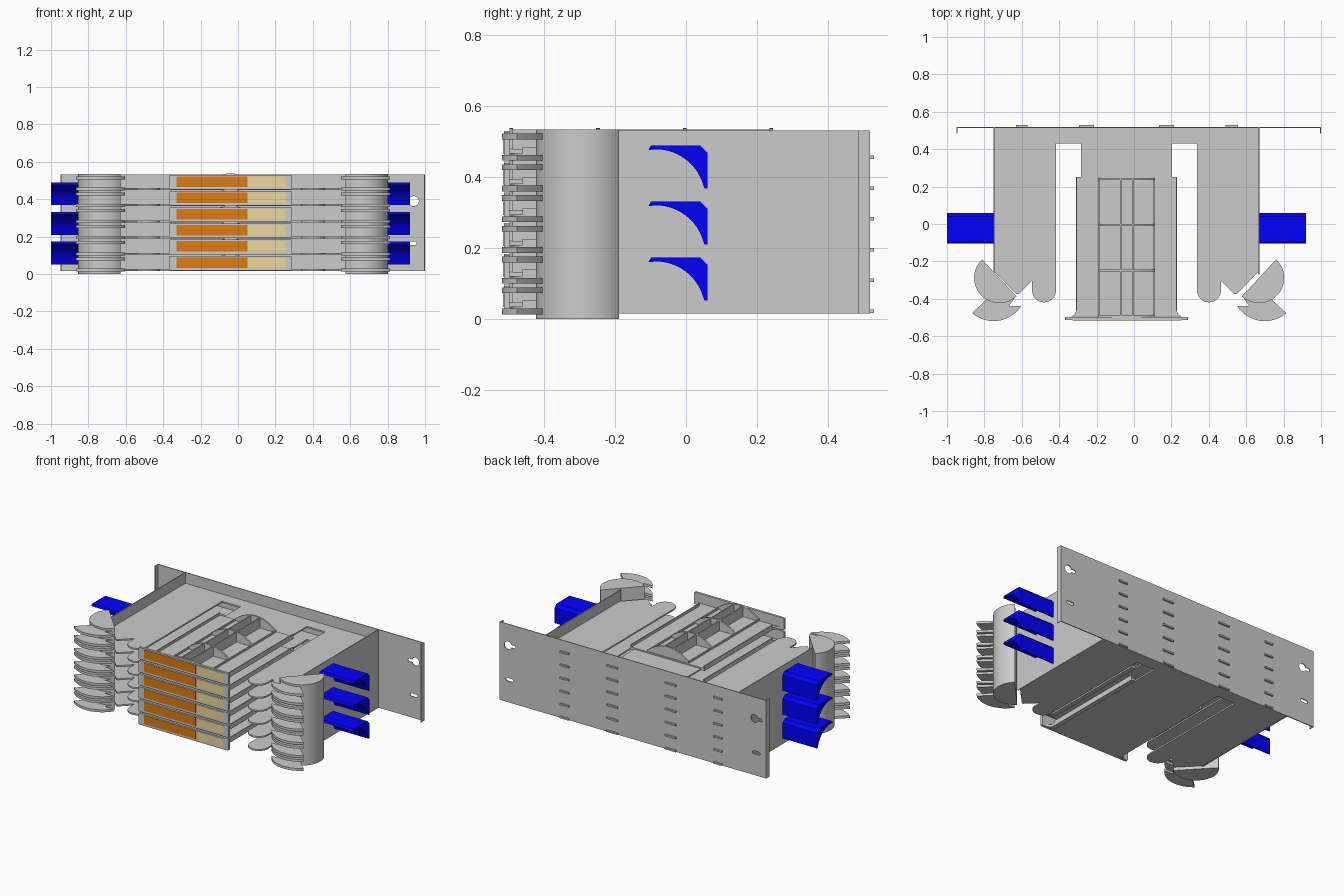
import bpy, bmesh
from math import sin, cos, radians, pi

if "Cube" in bpy.data.objects:
    bpy.data.objects.remove(bpy.data.objects["Cube"])

LAYERS, PITCH, Z0 = 6, 0.0866, 0.017
MID, COL_MID = -0.04, -0.026      # mirror lines of trays and of side columns


def material(name, rgb):
    m = bpy.data.materials.new(name)
    m.diffuse_color = (*rgb, 1)
    m.use_nodes = True
    m.node_tree.nodes["Principled BSDF"].inputs["Base Color"].default_value = m.diffuse_color
    return m


BLUE = material("blue", (0.0, 0.0, 1.0))
ORANGE = material("orange", (0.73, 0.2, 0.005))
TAN = material("tan", (0.86, 0.69, 0.33))


def prism(name, pts, axis, lo, hi, mat=None, count=1, step=PITCH):
    """Extrude a 2D outline along an axis, optionally stacked upwards."""
    place = {"x": lambda u, v, w: (w, u, v),
             "y": lambda u, v, w: (u, w, v),
             "z": lambda u, v, w: (u, v, w)}[axis]
    bm = bmesh.new()
    face = bm.faces.new([bm.verts.new(place(u, v, lo)) for u, v in pts])
    ext = bmesh.ops.extrude_face_region(bm, geom=[face], use_keep_orig=True)
    move = place(0, 0, hi - lo)
    bmesh.ops.translate(bm, vec=move, verts=[g for g in ext["geom"] if isinstance(g, bmesh.types.BMVert)])
    bmesh.ops.recalc_face_normals(bm, faces=bm.faces)
    me = bpy.data.meshes.new(name)
    bm.to_mesh(me)
    bm.free()
    ob = bpy.data.objects.new(name, me)
    bpy.context.collection.objects.link(ob)
    if mat:
        me.materials.append(mat)
    if count > 1:
        a = ob.modifiers.new("stack", "ARRAY")
        a.count = count
        a.use_relative_offset = False
        a.use_constant_offset = True
        a.constant_offset_displace = (0, 0, step)
    return ob


def rect(x0, x1, y0, y1):
    return [(x0, y0), (x1, y0), (x1, y1), (x0, y1)]


def arc(cx, cy, r, a0, a1, n):
    return [(cx + r * cos(radians(a0 + (a1 - a0) * i / n)),
             cy + r * sin(radians(a0 + (a1 - a0) * i / n))) for i in range(n + 1)]


def flip(pts, c):
    return [(2 * c - x, y) for x, y in pts]


# back plate with keyholes and slots
plate = bpy.data.curves.new("back_plate", "CURVE")
plate.dimensions = "2D"
plate.fill_mode = "BOTH"
plate.extrude = 0.003
loops = [rect(-0.95, 1.0, 0.015, 0.531)]
for x in (0.94, -0.865):
    loops.append(arc(x, 0.39, 0.027, -160, 160, 20) + arc(x - 0.045, 0.39, 0.01, 90, 270, 6))
    loops.append(arc(x - 0.03, 0.165, 0.01, 90, 270, 6) + arc(x + 0.005, 0.165, 0.01, -90, 90, 6))
for pts in loops:
    s = plate.splines.new("POLY")
    s.points.add(len(pts) - 1)
    for p, (u, v) in zip(s.points, pts):
        p.co = (u, v, 0, 1)
    s.use_cyclic_u = True
ob = bpy.data.objects.new("back_plate", plate)
bpy.context.collection.objects.link(ob)
ob.location.y = 0.516
ob.rotation_euler.x = pi / 2
bpy.context.view_layer.objects.active = ob
ob.select_set(True)
bpy.ops.object.convert(target="MESH")

# folded plate ends
for side, x in (("left", -0.95), ("right", 0.995)):
    prism(side + "_plate_lip", rect(x, x + 0.005, 0.485, 0.517), "z", 0.015, 0.531)

# tabs poking through the back plate
for i, (a, b) in enumerate([(-0.63, -0.57), (-0.295, -0.215), (0.135, 0.215), (0.49, 0.555)]):
    prism(f"rear_tab_{i}", rect(a, b, 0.51, 0.53), "z", Z0, Z0 + 0.01, count=LAYERS)

# trays: side wings with rounded fingers, centre tongue, two deep slots
half = ([(-0.75, 0.515), (-0.75, -0.25), (-0.63, -0.375), (-0.618, -0.375), (-0.545, -0.303)]
        + arc(-0.481, -0.355, 0.064, 180, 360, 14)
        + [(-0.417, 0.43), (-0.283, 0.43), (-0.283, -0.495)])
prism("tray", half + flip(half, MID)[::-1], "z", Z0, Z0 + 0.01, count=LAYERS)

# side walls
for side, x in (("left", -0.75), ("right", 0.664)):
    prism(side + "_wall", rect(x, x + 0.006, -0.27, 0.515), "z", 0.015, 0.531)

# cassettes: base flaring towards the front, low lips
base = [(-0.31, 0.25), (-0.31, -0.46)] + arc(-0.345, -0.46, 0.035, 0, -90, 6)[1:]
prism("cassette_base", base + flip(base, MID)[::-1], "z", Z0 + 0.002, Z0 + 0.018, count=LAYERS)
for side, x in (("left", -0.31), ("right", 0.224)):
    prism(side + "_cassette_lip", rect(x, x + 0.006, -0.46, 0.25), "z", Z0 + 0.01, Z0 + 0.035, count=LAYERS)

# cassette fronts with coloured label inserts
fz = Z0 + 0.002
prism("cassette_front", [(-0.365, fz), (0.285, fz), (0.29, fz + 0.005), (0.29, fz + 0.073),
                         (0.285, fz + 0.078), (-0.365, fz + 0.078), (-0.37, fz + 0.073),
                         (-0.37, fz + 0.005)], "y", -0.513, -0.497, count=LAYERS)
prism("orange_label", rect(-0.329, 0.051, -0.515, -0.505), "z", 0.033, 0.089, ORANGE, LAYERS)
prism("tan_label", rect(0.052, 0.254, -0.515, -0.505), "z", 0.033, 0.089, TAN, LAYERS)


# connector holder: arched cross ribs and lengthwise bars
def arch(x):
    return Z0 + 0.025 + 0.063 * (1 - ((x - MID) / 0.155) ** 2)


xs = [MID - 0.15 + 0.3 * i / 14 for i in range(15)]
rib = [(xs[0], Z0 + 0.012)] + [(x, arch(x)) for x in xs] + [(xs[-1], Z0 + 0.012)]
for i, y in enumerate((-0.492, -0.248, -0.004, 0.24)):
    prism(f"holder_rib_{i}", rib, "y", y - 0.005, y + 0.005, count=LAYERS)
for i, x in enumerate((-0.187, -0.072, -0.008, 0.107)):
    prism(f"holder_bar_{i}", rect(x - 0.004, x + 0.004, -0.49, 0.24), "z",
          Z0 + 0.012, arch(x) - 0.002, count=LAYERS)

# bend-guiding columns and cable-retaining fans
column = arc(-0.72, -0.288, 0.135, 133, 313, 32)
fan = arc(-0.751, -0.3445, 0.1745, 229, 327.5, 20) + [(-0.668, -0.438), (-0.635, -0.39), (-0.69, -0.36), (-0.78, -0.395)]
for side in ("left", "right"):
    c, f = (column, fan) if side == "left" else (flip(column, COL_MID), flip(fan, COL_MID))
    prism(side + "_column", c, "z", 0.0, 0.534)
    for part, z in (("lower", 0.013), ("upper", 0.073)):
        prism(f"{side}_{part}_fan", f, "z", z, z + 0.016, count=LAYERS)

# blue cable guides
guide = ([(-0.105, 0.162), (-0.098, 0.173), (0.04, 0.173), (0.06, 0.153), (0.06, 0.052), (0.052, 0.052)]
         + arc(-0.085, 0.023, 0.139, 17, 90, 12) + [(-0.105, 0.16)])
for side, a, b in (("left", -1.0, -0.75), ("right", 0.67, 0.92)):
    prism(side + "_cable_guide", guide, "x", a, b, BLUE, 3, 0.158)

# smooth the round parts, keep edges sharp
bpy.ops.object.select_all(action="SELECT")
bpy.ops.object.shade_smooth_by_angle(angle=radians(30))
